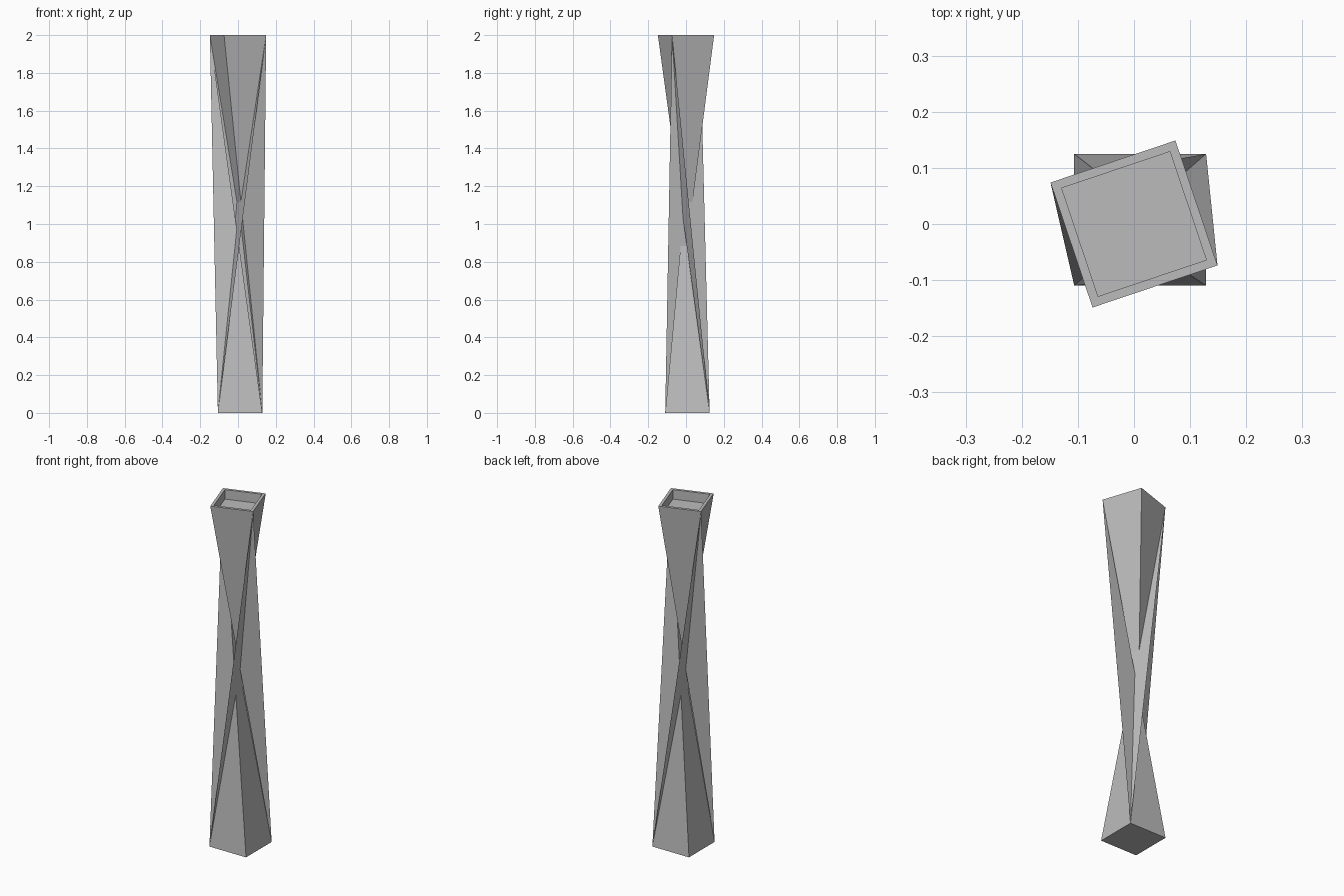
import bpy
import bmesh
import math

cube = bpy.data.objects.get("Cube")
if cube:
    bpy.data.objects.remove(cube, do_unlink=True)

HEIGHT = 2.0
HALF = 0.1175        # half the side of the square section
TURN = 18.6          # visible turn of the top square, in degrees
RIM_SCALE = 0.866    # size of the opening against the top square
RECESS = 0.055       # depth of the hollow in the top

# Single stone grey
grey = bpy.data.materials.new("stone_grey")
grey.use_nodes = True
colour = (0.5, 0.5, 0.5, 1.0)
grey.diffuse_color = colour
bsdf = next(n for n in grey.node_tree.nodes if n.type == 'BSDF_PRINCIPLED')
bsdf.inputs["Base Color"].default_value = colour
bsdf.inputs["Roughness"].default_value = 0.8

bm = bmesh.new()


def square(z, angle=0.0, scale=1.0, centre=(0.0, 0.0)):
    """Four corners, anticlockwise from the front right (-x, -y) one."""
    r = HALF * math.sqrt(2) * scale
    return [bm.verts.new((centre[0] + r * math.cos(math.radians(225 + angle + 90 * i)),
                          centre[1] + r * math.sin(math.radians(225 + angle + 90 * i)), z))
            for i in range(4)]


base = square(0.0, centre=(0.011, 0.0075))
top = square(HEIGHT, TURN)
opening = square(HEIGHT, TURN, RIM_SCALE)
floor = square(HEIGHT - RECESS, TURN, RIM_SCALE)

for i in range(4):
    j = (i + 1) % 4
    # Twisted side: each base corner joins the opposite top corner
    b0, b1, t0, t1 = base[i], base[j], top[(i + 2) % 4], top[(i + 3) % 4]
    if i % 2 == 0:
        bm.faces.new((b0, b1, t1))
        bm.faces.new((b0, t1, t0))
    else:
        bm.faces.new((b0, b1, t0))
        bm.faces.new((b1, t1, t0))
    # Flat rim and recess wall
    bm.faces.new((top[i], top[j], opening[j], opening[i]))
    bm.faces.new((opening[i], opening[j], floor[j], floor[i]))

# Recess floor and underside
bm.faces.new(floor)
bm.faces.new(base[::-1])

mesh = bpy.data.meshes.new("twisted_pillar")
bm.to_mesh(mesh)
bm.free()
mesh.materials.append(grey)
pillar = bpy.data.objects.new("twisted_pillar", mesh)
bpy.context.collection.objects.link(pillar)
